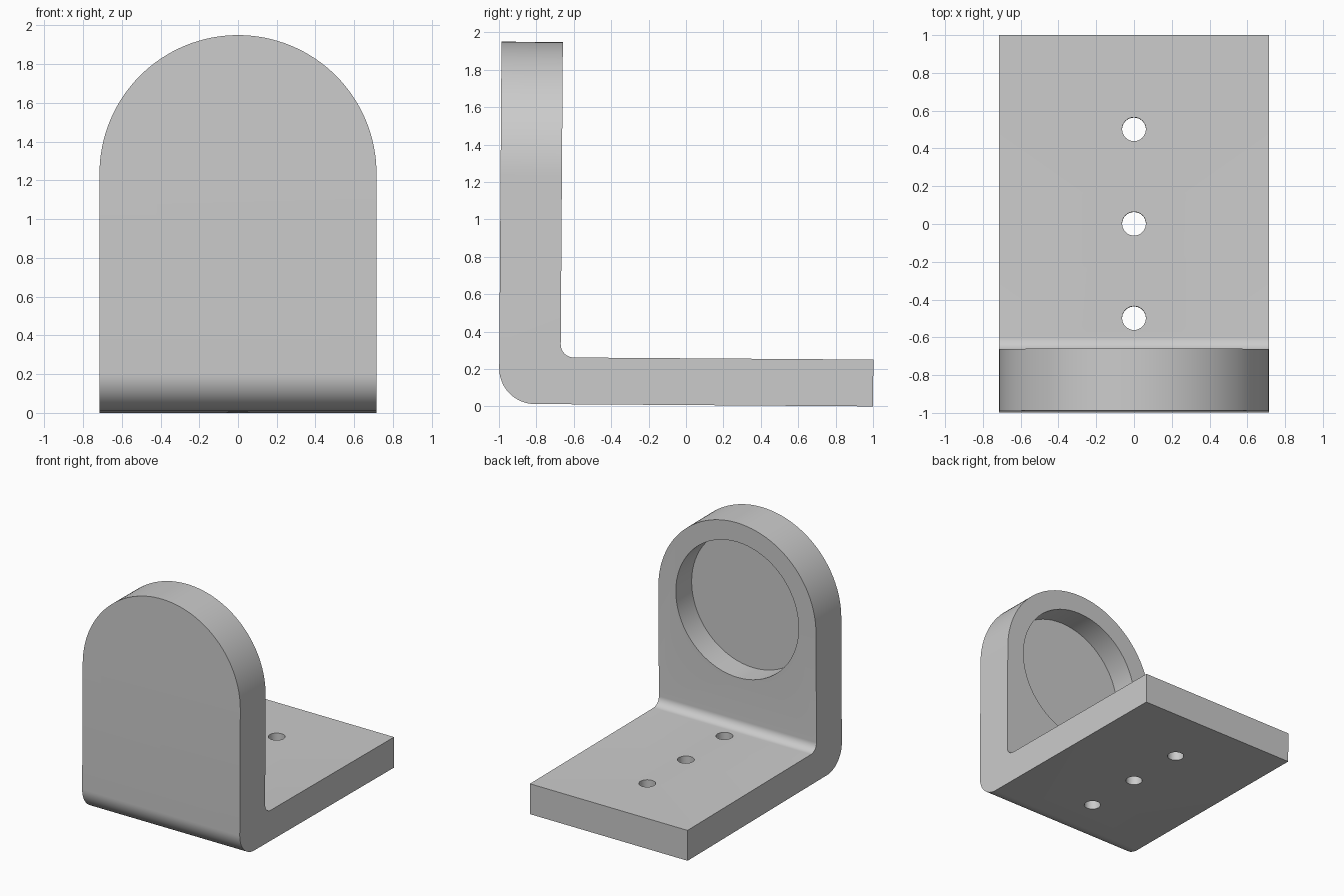
import bpy
import bmesh
from math import cos, sin, pi, radians
from mathutils import Matrix, Vector

cube = bpy.data.objects.get("Cube")
if cube:
    bpy.data.objects.remove(cube, do_unlink=True)

HALF_WIDTH = 0.715
ARCH_Z = 1.221
WALL_BACK = -0.672
BASE_TOP = 0.25
TILT = -0.007

grey = bpy.data.materials.new("plain grey")
grey.use_nodes = True
colour = (0.6, 0.6, 0.6, 1)
grey.diffuse_color = colour
grey.node_tree.nodes["Principled BSDF"].inputs["Base Color"].default_value = colour


def arc(cx, cy, radius, start, end, steps):
    angles = [radians(start + (end - start) * i / steps) for i in range(steps + 1)]
    return [(cx + radius * cos(a), cy + radius * sin(a)) for a in angles]


def prism(name, outline, place, sweep):
    """Extrude a 2D outline, placed in space by a function, along sweep."""
    bm = bmesh.new()
    face = bm.faces.new([bm.verts.new(place(u, v)) for u, v in outline])
    grown = bmesh.ops.extrude_face_region(bm, geom=[face])["geom"]
    verts = [g for g in grown if isinstance(g, bmesh.types.BMVert)]
    bmesh.ops.translate(bm, verts=verts, vec=Vector(sweep))
    bmesh.ops.recalc_face_normals(bm, faces=bm.faces)
    mesh = bpy.data.meshes.new(name)
    bm.to_mesh(mesh)
    bm.free()
    mesh.materials.append(grey)
    obj = bpy.data.objects.new(name, mesh)
    bpy.context.collection.objects.link(obj)
    return obj


def combine(target, cutter, operation):
    """Apply a boolean and discard its helper."""
    cutter.hide_render = True
    mod = target.modifiers.new(cutter.name, "BOOLEAN")
    mod.operation = operation
    mod.object = cutter
    mod.solver = "EXACT"
    bpy.context.view_layer.objects.active = target
    bpy.ops.object.modifier_apply(modifier=mod.name)
    bpy.data.objects.remove(cutter, do_unlink=True)


# L-shaped side profile with a rounded outer corner and inner fillet
outer, inner = 0.19, 0.07
profile = [(1, 0), (1, BASE_TOP)]
profile += arc(WALL_BACK + inner, BASE_TOP + inner, inner, 270, 180, 12)
profile += [(WALL_BACK, 2.2), (-1, 2.2)]
profile += arc(-1 + outer, outer, outer, 180, 270, 16)
bracket = prism("angle_bracket", profile, lambda u, v: (-1, u, v), (2, 0, 0))

# Arched outline of the upright
arch = [(HALF_WIDTH, -0.2)] + arc(0, ARCH_Z, HALF_WIDTH, 0, 180, 64)
arch.append((-HALF_WIDTH, -0.2))
combine(bracket, prism("arch_outline", arch, lambda u, v: (u, -1.3, v), (0, 2.6, 0)),
        "INTERSECT")

# Round blind recess in the back of the upright
recess = arc(0, ARCH_Z, 0.557, 0, 360, 72)[:-1]
floor = WALL_BACK - 0.205
combine(bracket, prism("recess", recess, lambda u, v: (u, floor, v), (0, 0.5, 0)),
        "DIFFERENCE")

# Row of screw holes through the base
for y in (-0.5, 0, 0.5):
    hole = arc(0, y, 0.063, 0, 360, 32)[:-1]
    combine(bracket, prism("screw_hole", hole, lambda u, v: (u, v, -0.2), (0, 0, 0.7)),
            "DIFFERENCE")

# Slight lean about the rear lower edge
pivot = Matrix.Translation((0, 1, 0))
bracket.data.transform(pivot @ Matrix.Rotation(TILT, 4, "X") @ pivot.inverted())

bpy.ops.object.select_all(action="DESELECT")
bracket.select_set(True)
bpy.context.view_layer.objects.active = bracket
bpy.ops.object.shade_smooth_by_angle(angle=radians(30))
